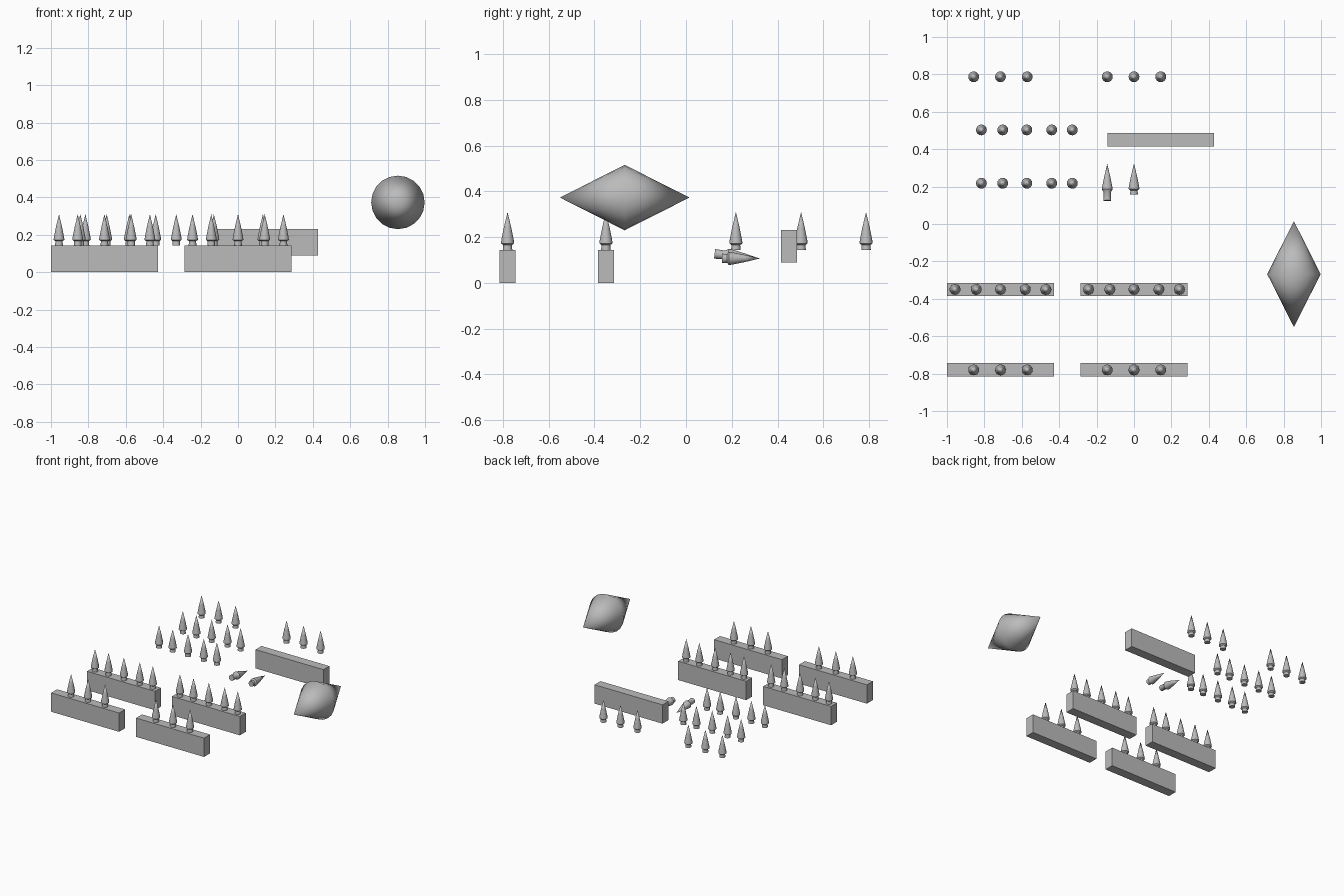
import bpy, bmesh, math
from mathutils import Matrix

if "Cube" in bpy.data.objects:
    bpy.data.objects.remove(bpy.data.objects["Cube"])

grey = bpy.data.materials.new("stone grey")
grey.diffuse_color = (0.5, 0.5, 0.5, 1)
grey.use_nodes = True
grey.node_tree.nodes["Principled BSDF"].inputs["Base Color"].default_value = grey.diffuse_color


def finish(bm, name, loc=(0, 0, 0), rot=(0, 0, 0), smooth=None):
    bmesh.ops.recalc_face_normals(bm, faces=bm.faces)
    me = bpy.data.meshes.new(name)
    bm.to_mesh(me)
    bm.free()
    me.materials.append(grey)
    ob = bpy.data.objects.new(name, me)
    bpy.context.collection.objects.link(ob)
    ob.location, ob.rotation_euler = loc, rot
    if smooth is not None:
        bpy.ops.object.select_all(action='DESELECT')
        ob.select_set(True)
        bpy.context.view_layer.objects.active = ob
        bpy.ops.object.shade_smooth_by_angle(angle=math.radians(smooth))
    return ob


def lathe(name, profile, sides, loc, rot=(0, 0, 0), smooth=40):
    """Spin a (radius, height) profile around z."""
    bm = bmesh.new()
    vs = [bm.verts.new((r, 0, z)) for r, z in profile]
    es = [bm.edges.new(p) for p in zip(vs, vs[1:])]
    bmesh.ops.spin(bm, geom=vs + es, cent=(0, 0, 0), axis=(0, 0, 1),
                   angle=math.tau, steps=sides, use_duplicate=False)
    bmesh.ops.remove_doubles(bm, verts=bm.verts, dist=1e-5)
    return finish(bm, name, loc, rot, smooth)


def rail(name, x, y, z):
    bm = bmesh.new()
    bmesh.ops.create_cube(bm, size=1, matrix=Matrix.Diagonal((0.571, 0.071, 0.143, 1)))
    finish(bm, name, (x, y, z))


def spike(name, loc, neck=0.03, rot=(0, 0, 0)):
    profile = [(0, 0), (0.021, 0), (0.019, neck * 0.75), (0.029, neck),
               (0.027, neck + 0.015), (0.016, neck + 0.07), (0, neck + 0.137)]
    lathe(name, profile, 16, loc, rot)


# Rails: four on the ground, one raised at the back
for x in (-0.714, 0):
    for y in (-0.35, -0.78):
        rail("rail", x, y, 0.0715)
rail("raised_rail", 0.143, 0.45, 0.16)

# Rows of upright spikes: (centre x, y, offsets)
three = (-0.143, 0, 0.143)
five = (-0.243, -0.129, 0, 0.133, 0.243)
rows = [(-0.714, -0.78, three), (0, -0.78, three),
        (-0.714, -0.35, five), (0, -0.35, five),
        (-0.573, 0.218, five), (-0.573, 0.503, five),
        (-0.714, 0.787, three), (0, 0.787, three)]
for cx, y, offsets in rows:
    for dx in offsets:
        spike("spike", (cx + dx, y, 0.143))

# Two spikes lying down, tips toward the back
spike("lying_spike_long", (-0.143, 0.125, 0.127), 0.06, (math.radians(-96), 0, 0))
spike("lying_spike", (0, 0.157, 0.107), 0.03, (math.radians(-90), 0, 0))

# Large double cone pointing front to back
lathe("double_cone", [(0, -0.283), (0.143, 0), (0, 0.283)], 20,
      (0.855, -0.268, 0.373), (math.radians(90), 0, 0), 80)
